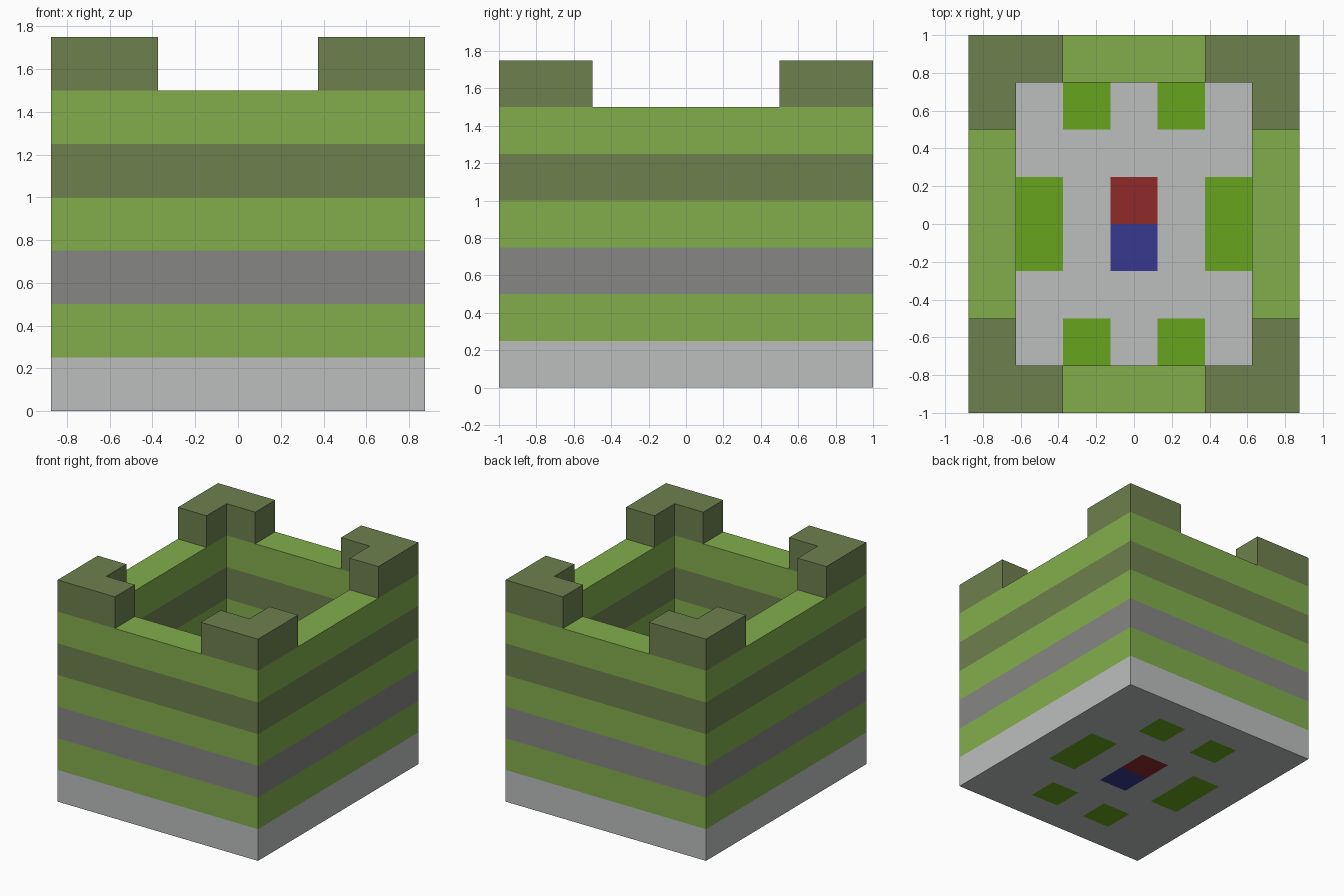
import bpy, bmesh
from mathutils import Vector

cube = bpy.data.objects.get("Cube")
if cube:
    bpy.data.objects.remove(cube, do_unlink=True)

UNIT = 0.25                      # one building block
NX, NY, NZ = 7, 8, 7             # blocks along each axis


def make_material(name, rgb):
    """Flat material from 8-bit display colour."""
    def lin(c):
        c /= 255
        return c / 12.92 if c <= 0.04045 else ((c + 0.055) / 1.055) ** 2.4
    colour = [lin(c) for c in rgb] + [1.0]
    mat = bpy.data.materials.new(name)
    mat.use_nodes = True
    mat.diffuse_color = colour
    bsdf = next(n for n in mat.node_tree.nodes if n.type == 'BSDF_PRINCIPLED')
    bsdf.inputs["Base Color"].default_value = colour
    return mat


pale_grey = make_material("pale_grey", (188, 191, 191))
mid_grey = make_material("mid_grey", (134, 135, 132))
leaf_green = make_material("leaf_green", (130, 174, 75))
olive_green = make_material("olive_green", (110, 128, 78))
lime_green = make_material("lime_green", (103, 164, 31))
red = make_material("red", (143, 42, 42))
blue = make_material("blue", (57, 57, 143))


def is_rim(i, j):
    return i in (0, NX - 1) or j in (0, NY - 1)


def floor_colour(i, j):
    """Lime ring around a red and a blue tile."""
    across, along = abs(i - 3), int(abs(j - 3.5))
    if across == 0 and along == 0:
        return red if j > 3.5 else blue
    if across + along == 3 and along == 3 or (across, along) in ((1, 2), (2, 0)):
        return lime_green
    if (across, along) == (0, 3):
        return lime_green
    return pale_grey


plan = [(i, j) for i in range(NX) for j in range(NY)]
rim = [c for c in plan if is_rim(*c)]
bands = [leaf_green, mid_grey, leaf_green, olive_green, leaf_green]

# Floor slab, banded walls and corner battlements as block sets
floor = {(i, j, 0): floor_colour(i, j) if not is_rim(i, j) else pale_grey
         for i, j in plan}
walls = {(i, j, k): mat for k, mat in enumerate(bands, 1) for i, j in rim}
corners = [c for c in rim if c[0] in (0, 1, NX - 2, NX - 1)
           and c[1] in (0, 1, NY - 2, NY - 1)]
solid = set(floor) | set(walls) | {(i, j, NZ - 1) for i, j in corners}


def build(name, blocks, tidy=True):
    """Mesh the exposed sides of a set of blocks."""
    mesh = bpy.data.meshes.new(name)
    mats = list(dict.fromkeys(blocks.values()))
    for mat in mats:
        mesh.materials.append(mat)
    bm = bmesh.new()
    origin = Vector((NX / 2, NY / 2, 0))
    for cell, mat in blocks.items():
        for axis in range(3):
            for sign in (-1, 1):
                step = Vector((0, 0, 0))
                step[axis] = sign
                if tuple(int(a + b) for a, b in zip(cell, step)) in solid:
                    continue
                u = Vector((0, 0, 0))
                u[(axis + 1) % 3] = 0.5
                v = step.cross(u)
                mid = Vector(cell) + Vector((0.5, 0.5, 0.5)) + step / 2 - origin
                ring = [mid - u - v, mid + u - v, mid + u + v, mid - u + v]
                face = bm.faces.new([bm.verts.new(p * UNIT) for p in ring])
                face.material_index = mats.index(mat)
    bmesh.ops.remove_doubles(bm, verts=bm.verts, dist=0.001)
    if tidy:
        # Join flush faces of one colour
        bmesh.ops.dissolve_limit(bm, angle_limit=0.01, verts=bm.verts,
                                 edges=bm.edges, delimit={'MATERIAL'})
    bm.to_mesh(mesh)
    bm.free()
    obj = bpy.data.objects.new(name, mesh)
    bpy.context.collection.objects.link(obj)
    return obj


build("floor_slab", floor, tidy=False)
build("banded_walls", walls)

# One battlement per corner
for x_name, left in (("right", False), ("left", True)):
    for y_name, back in (("front", False), ("back", True)):
        part = {(i, j, NZ - 1): olive_green for i, j in corners
                if (i > NX / 2) == left and (j >= NY / 2) == back}
        build(f"{y_name}_{x_name}_battlement", part)
